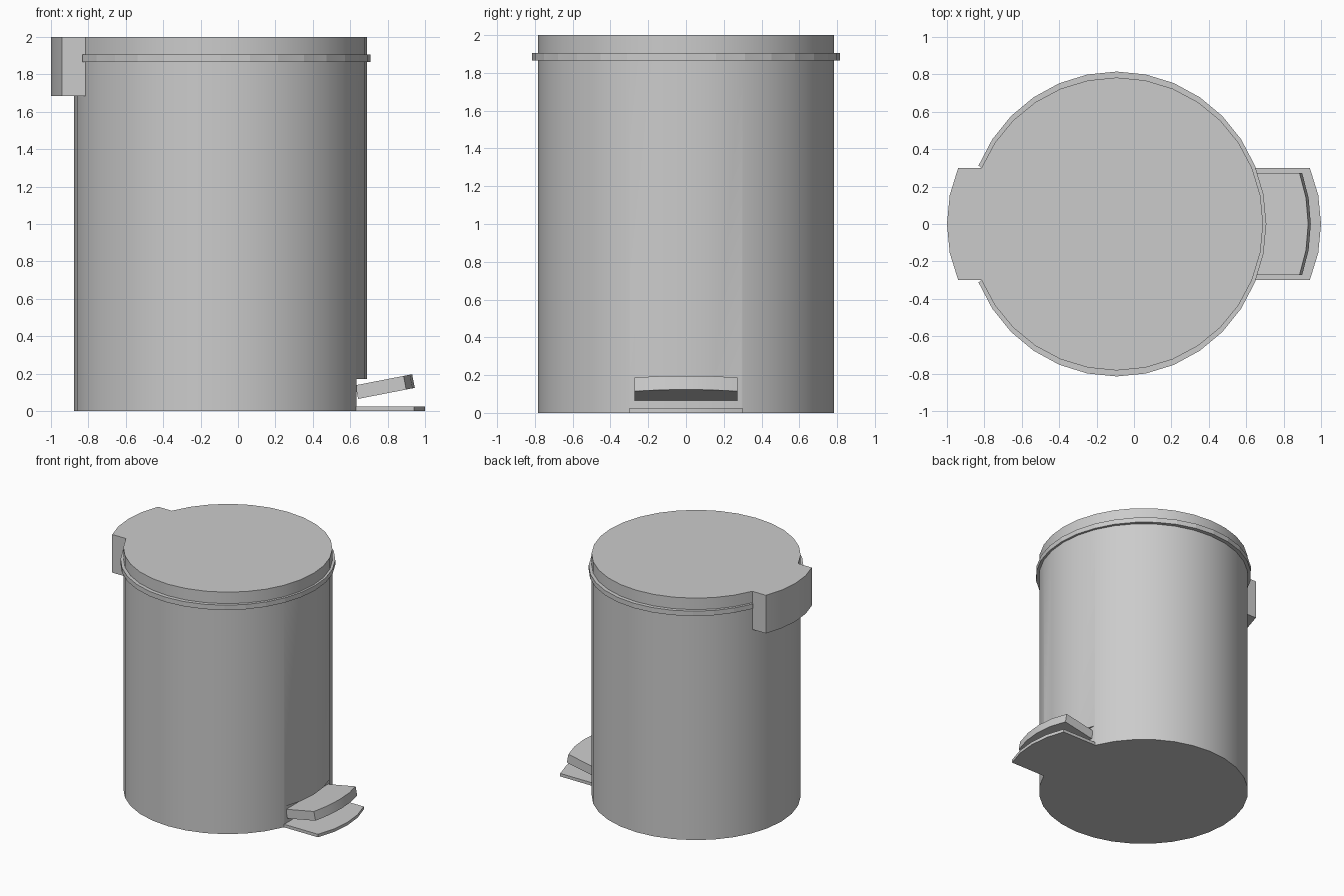
import bpy, bmesh
from math import sin, cos, radians, pi
from mathutils import Matrix

if "Cube" in bpy.data.objects:
    bpy.data.objects.remove(bpy.data.objects["Cube"])

CX = -0.0925          # axis of the bin
R, SIDES = 0.783, 32


def finish(name, bm, smooth=True):
    bmesh.ops.recalc_face_normals(bm, faces=bm.faces[:])
    me = bpy.data.meshes.new(name)
    bm.to_mesh(me)
    bm.free()
    ob = bpy.data.objects.new(name, me)
    bpy.context.collection.objects.link(ob)
    if smooth:
        smooth_by_angle(ob)
    return ob


def smooth_by_angle(ob):
    bpy.ops.object.select_all(action='DESELECT')
    ob.select_set(True)
    bpy.context.view_layer.objects.active = ob
    bpy.ops.object.shade_smooth_by_angle(angle=radians(30))


def prism(bm, outline, z0, z1):
    low = [bm.verts.new((x, y, z0)) for x, y in outline]
    top = [bm.verts.new((x, y, z1)) for x, y in outline]
    n = len(outline)
    for i in range(n):
        j = (i + 1) % n
        bm.faces.new((low[i], low[j], top[j], top[i]))
    bm.faces.new(low[::-1])
    bm.faces.new(top)


def arc(rx, ry, i0, i1):
    return [(CX + rx * cos(2 * pi * i / SIDES), ry * sin(2 * pi * i / SIDES))
            for i in range(i0, i1 + 1)]


# body: cylinder with a flat notch behind the pedal
bm = bmesh.new()
prism(bm, arc(R, R, 0, SIDES - 1), 0, 1.885)
body = finish("bin_body", bm, False)
bm = bmesh.new()
prism(bm, [(0.633, -0.5), (1, -0.5), (1, 0.5), (0.633, 0.5)], -0.1, 0.17)
cutter = finish("notch_cutter", bm, False)
cutter.hide_render = True
mod = body.modifiers.new("notch", 'BOOLEAN')
mod.operation = 'DIFFERENCE'
mod.solver = 'EXACT'
mod.object = cutter
bpy.context.view_layer.objects.active = body
bpy.ops.object.modifier_apply(modifier=mod.name)
bpy.data.objects.remove(cutter)
smooth_by_angle(body)

# lid with the hinge block hanging from its back
hinge_arc = [(-0.94, 0.3), (-0.985, 0.155), (-1.0, 0.0), (-0.985, -0.155), (-0.94, -0.3)]
bm = bmesh.new()
prism(bm, arc(R, R, -14, 14) + hinge_arc, 1.885, 2.0)
prism(bm, hinge_arc + arc(R, R, 18, 14)[::-1] + arc(R, R, 14, 18)[::-1], 1.685, 1.885)
finish("lid_and_hinge", bm)

# rim band below the lid, stopping at the hinge block
bm = bmesh.new()
inner, outer = arc(0.78, 0.78, -14, 14), arc(0.80, 0.815, -14, 14)
prev = None
for (xi, yi), (xo, yo) in zip(inner, outer):
    cur = [bm.verts.new(p) for p in
           ((xi, yi, 1.865), (xo, yo, 1.865), (xo, yo, 1.905), (xi, yi, 1.905))]
    if prev:
        for k in range(3):
            bm.faces.new((prev[k], cur[k], cur[k + 1], prev[k + 1]))
    else:
        bm.faces.new(cur[::-1])
    prev = cur
bm.faces.new(prev)
finish("rim_band", bm, False)

# foot plate on the floor
bm = bmesh.new()
prism(bm, [(0.632, -0.3), (0.94, -0.3), (0.985, -0.155), (1.0, 0),
           (0.985, 0.155), (0.94, 0.3), (0.632, 0.3)], 0, 0.025)
finish("foot_plate", bm)

# tilted pedal with curved tip
bm = bmesh.new()
prism(bm, [(0, -0.272), (0.262, -0.272), (0.297, -0.14), (0.309, 0),
           (0.297, 0.14), (0.262, 0.272), (0, 0.272)], 0, 0.074)
bm.transform(Matrix.Translation((0.642, 0, 0.065)) @ Matrix.Rotation(radians(-11), 4, 'Y'))
finish("pedal", bm)
